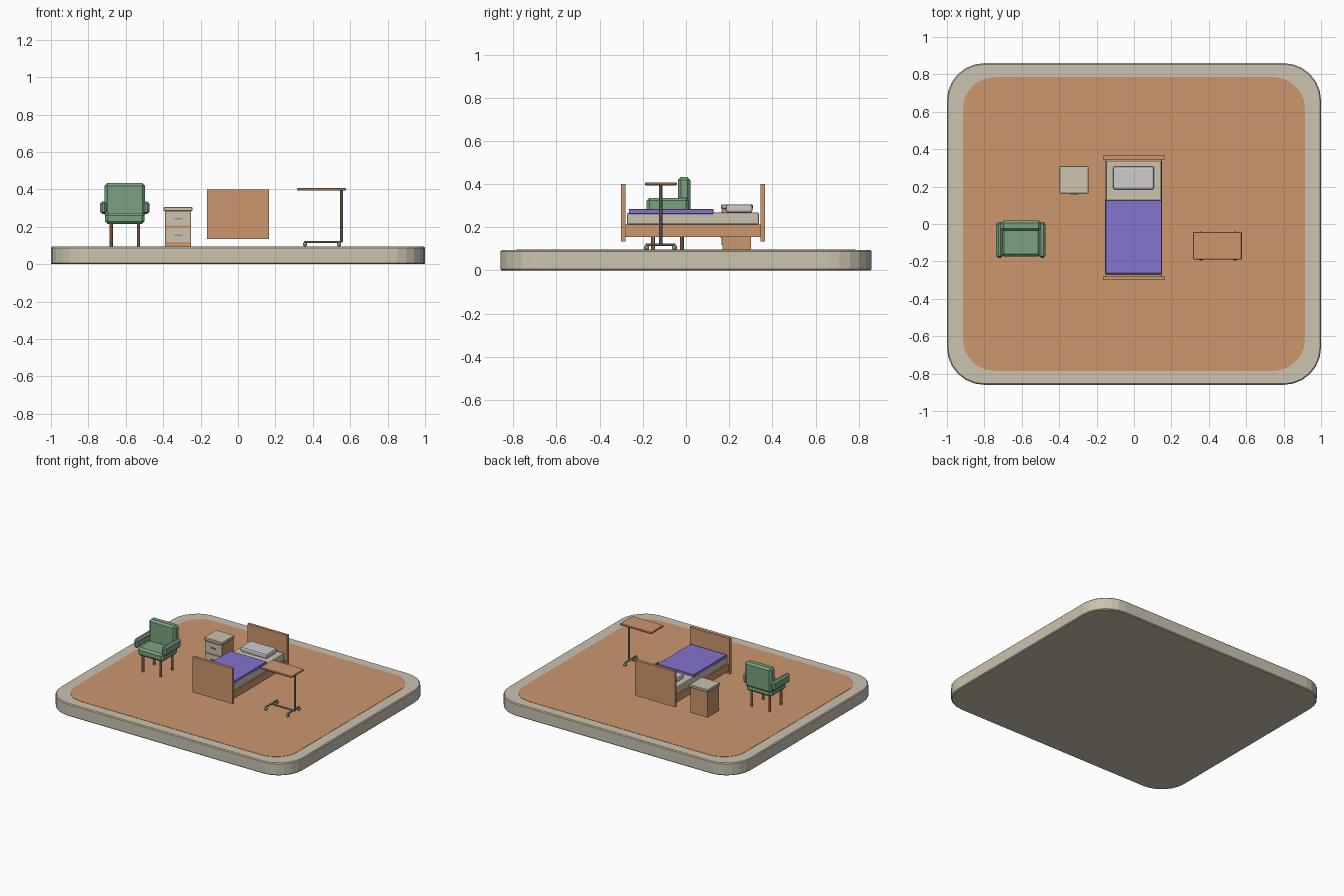
import bpy, bmesh, math
from mathutils import Vector

default = bpy.data.objects.get("Cube")
if default:
    bpy.data.objects.remove(default, do_unlink=True)


def material(name, rgb):
    m = bpy.data.materials.new(name)
    m.use_nodes = True
    color = [(c / 255 / 12.92 if c < 11 else ((c / 255 + 0.055) / 1.055) ** 2.4) for c in rgb] + [1]
    m.diffuse_color = color
    m.node_tree.nodes["Principled BSDF"].inputs["Base Color"].default_value = color
    return m


STONE = material("warm beige", (204, 195, 176))
WOOD = material("light wood", (204, 151, 110))
GREEN = material("sage green", (122, 162, 128))
PURPLE = material("violet cloth", (133, 115, 206))
WHITE = material("pillow white", (204, 204, 206))
METAL = material("grey metal", (146, 148, 138))


def finish(name, bm, mat):
    bmesh.ops.recalc_face_normals(bm, faces=bm.faces)
    mesh = bpy.data.meshes.new(name)
    bm.to_mesh(mesh)
    bm.free()
    mesh.materials.append(mat)
    ob = bpy.data.objects.new(name, mesh)
    bpy.context.collection.objects.link(ob)
    return ob


def box(name, x, y, z, mat, bevel=0, segments=1):
    """Box from (low, high) ranges, with optionally bevelled edges."""
    bm = bmesh.new()
    bmesh.ops.create_cube(bm, size=1)
    for v in bm.verts:
        v.co = Vector([(r[0] + r[1]) / 2 + c * (r[1] - r[0]) for r, c in zip((x, y, z), v.co)])
    if bevel:
        bmesh.ops.bevel(bm, geom=bm.edges[:], offset=bevel, segments=segments,
                        profile=0.5, affect='EDGES')
    return finish(name, bm, mat)


def slab(name, hx, hy, radius, z0, z1, mat, edge=0):
    """Rounded rectangle plate, with an optional bevel on its rims."""
    bm = bmesh.new()
    ring = []
    steps = 6
    for i, (sx, sy) in enumerate([(1, 1), (-1, 1), (-1, -1), (1, -1)]):
        for k in range(steps + 1):
            a = math.pi / 2 * (i + k / steps)
            ring.append(bm.verts.new((sx * (hx - radius) + radius * math.cos(a),
                                      sy * (hy - radius) + radius * math.sin(a), z0)))
    bottom = bm.faces.new(ring)
    up = bmesh.ops.extrude_face_region(bm, geom=[bottom])["geom"]
    bmesh.ops.translate(bm, vec=(0, 0, z1 - z0), verts=[g for g in up if isinstance(g, bmesh.types.BMVert)])
    if edge:
        rims = [e for e in bm.edges if abs(e.verts[0].co.z - e.verts[1].co.z) < 1e-5]
        bmesh.ops.bevel(bm, geom=rims, offset=edge, segments=1, affect='EDGES')
    return finish(name, bm, mat)


def rod(name, start, end, radius, mat, sides=10):
    """Cylinder between two points."""
    a, b = Vector(start), Vector(end)
    bm = bmesh.new()
    bmesh.ops.create_cone(bm, cap_ends=True, segments=sides, radius1=radius,
                          radius2=radius, depth=(b - a).length)
    turn = (b - a).to_track_quat('Z', 'Y').to_matrix()
    bmesh.ops.rotate(bm, cent=(0, 0, 0), matrix=turn, verts=bm.verts)
    bmesh.ops.translate(bm, vec=(a + b) / 2, verts=bm.verts)
    return finish(name, bm, mat)


# Platform and floor
FLOOR = 0.096
slab("platform", 1, 0.86, 0.2, 0, 0.094, STONE, 0.006)
slab("floor", 0.915, 0.785, 0.17, 0.092, FLOOR, WOOD)

# Bed
for name, y in (("footboard", -0.29), ("headboard", 0.355)):
    box(name, (-0.165, 0.165), (y - 0.01, y + 0.01), (0.135, 0.4), WOOD)
box("bed_frame", (-0.155, 0.15), (-0.28, 0.345), (0.155, 0.212), WOOD)
box("mattress", (-0.15, 0.147), (-0.273, 0.338), (0.212, 0.268), STONE, 0.007, 2)
box("blanket", (-0.153, 0.148), (-0.265, 0.128), (0.262, 0.284), PURPLE, 0.002)
box("pillow", (-0.112, 0.107), (0.185, 0.308), (0.267, 0.305), WHITE, 0.01, 2)

# Nightstand with two drawers
box("nightstand_body", (-0.39, -0.25), (0.168, 0.302), (FLOOR - 0.002, 0.287), WOOD)
box("nightstand_top", (-0.398, -0.243), (0.163, 0.31), (0.285, 0.305), STONE, 0.003)
for name, low, high in (("lower", 0.118, 0.193), ("upper", 0.207, 0.28)):
    mid = (low + high) / 2
    box(name + "_drawer", (-0.383, -0.257), (0.164, 0.17), (low, high), STONE)
    box(name + "_handle", (-0.34, -0.3), (0.157, 0.165), (mid - 0.004, mid + 0.004), METAL)

# Armchair, mirrored about its own middle
CX = -0.605
box("chair_seat", (CX - 0.105, CX + 0.105), (-0.175, 0.01), (0.215, 0.275), GREEN, 0.014)
box("chair_back", (CX - 0.108, CX + 0.108), (-0.038, 0.02), (0.25, 0.433), GREEN, 0.014)
for side, s in (("left", 1), ("right", -1)):
    box(side + "_armrest", sorted((CX + s * 0.096, CX + s * 0.132)), (-0.182, 0.012),
        (0.268, 0.336), GREEN, 0.012)
    for place, y in (("front", -0.152), ("back", -0.018)):
        x = CX + s * 0.073
        rod(f"{side}_{place}_chair_leg", (x, y, FLOOR - 0.002), (x, y, 0.225), 0.009, WOOD)

# Overbed table on casters
PX, PY, BASE = 0.553, -0.118, 0.119
box("table_top", (0.315, 0.577), (-0.19, -0.042), (0.394, 0.408), WOOD, 0.004)
rod("table_post", (PX, PY, BASE), (PX, PY, 0.396), 0.008, METAL)
rod("base_bar", (0.355, PY, BASE), (PX, PY, BASE), 0.006, METAL)
for end, x in (("inner", 0.358), ("outer", 0.54)):
    rod(end + "_cross_bar", (x, -0.187, BASE), (x, -0.049, BASE), 0.006, METAL)
    for place, y in (("front", -0.183), ("back", -0.053)):
        bm = bmesh.new()
        bmesh.ops.create_uvsphere(bm, u_segments=10, v_segments=6, radius=0.012)
        bmesh.ops.translate(bm, vec=(x, y, FLOOR + 0.01), verts=bm.verts)
        finish(f"{end}_{place}_caster", bm, GREEN)
